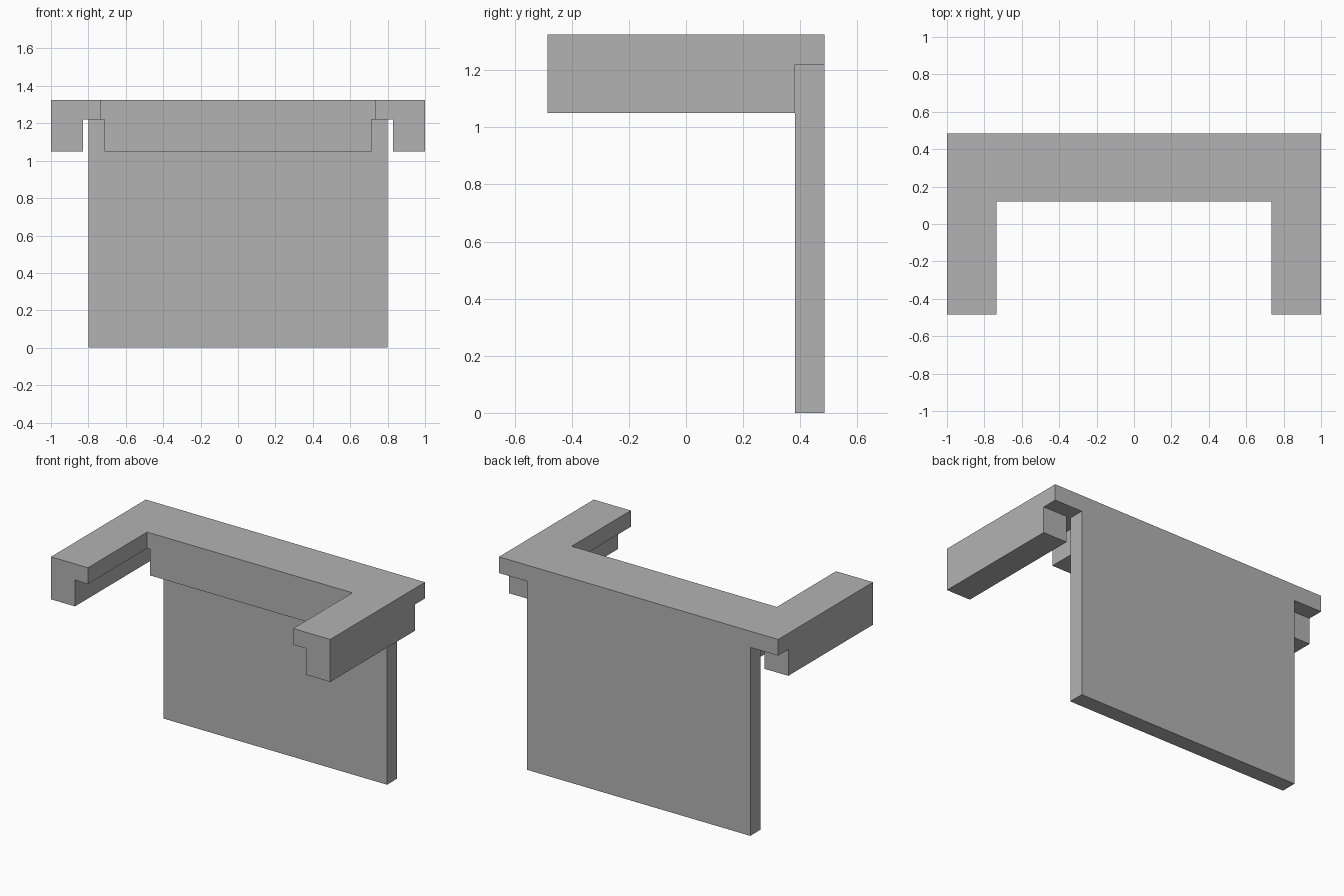
import bpy
import bmesh

cube = bpy.data.objects.get("Cube")
if cube:
    bpy.data.objects.remove(cube, do_unlink=True)

# One plain grey for everything
GREY = (0.45, 0.45, 0.45, 1.0)
grey = bpy.data.materials.new("plain_grey")
grey.use_nodes = True
grey.diffuse_color = GREY
grey.node_tree.nodes["Principled BSDF"].inputs["Base Color"].default_value = GREY

# Shared levels and depths
FRONT, BACK = -0.485, 0.485
PANEL_FRONT, INNER_EDGE = 0.382, 0.12
RAIL_BOTTOM, SLAB_BOTTOM, TOP = 1.05, 1.22, 1.325


def prism(name, outline, z0, z1):
    """Extrude a flat outline (counter-clockwise in x, y) from z0 up to z1."""
    bm = bmesh.new()
    face = bm.faces.new([bm.verts.new((x, y, z0)) for x, y in outline])
    raised = bmesh.ops.extrude_face_region(bm, geom=[face])["geom"]
    for v in raised:
        if isinstance(v, bmesh.types.BMVert):
            v.co.z = z1
    bmesh.ops.recalc_face_normals(bm, faces=bm.faces)
    mesh = bpy.data.meshes.new(name)
    bm.to_mesh(mesh)
    bm.free()
    mesh.materials.append(grey)
    obj = bpy.data.objects.new(name, mesh)
    bpy.context.collection.objects.link(obj)
    return obj


def box(name, x0, x1, y0, y1, z0, z1):
    return prism(name, [(x0, y0), (x1, y0), (x1, y1), (x0, y1)], z0, z1)


# U-shaped top slab: right half outline walked, then mirrored for the left
half = [(0, INNER_EDGE), (0.735, INNER_EDGE), (0.735, FRONT),
        (1, FRONT), (1, BACK)]
outline = half + [(-x, y) for x, y in reversed(half) if x > 0]
prism("top_slab", outline, SLAB_BOTTOM, TOP)

# Rails under the outer edge of each arm
box("left_arm_rail", 0.828, 1, FRONT, PANEL_FRONT, RAIL_BOTTOM, SLAB_BOTTOM)
box("right_arm_rail", -1, -0.828, FRONT, PANEL_FRONT, RAIL_BOTTOM, SLAB_BOTTOM)

# Block under the middle of the slab, in front of the panel
box("middle_block", -0.715, 0.715, INNER_EDGE, PANEL_FRONT, RAIL_BOTTOM, SLAB_BOTTOM)

# Upright panel at the back
box("back_panel", -0.8, 0.8, PANEL_FRONT, BACK, 0, SLAB_BOTTOM)
